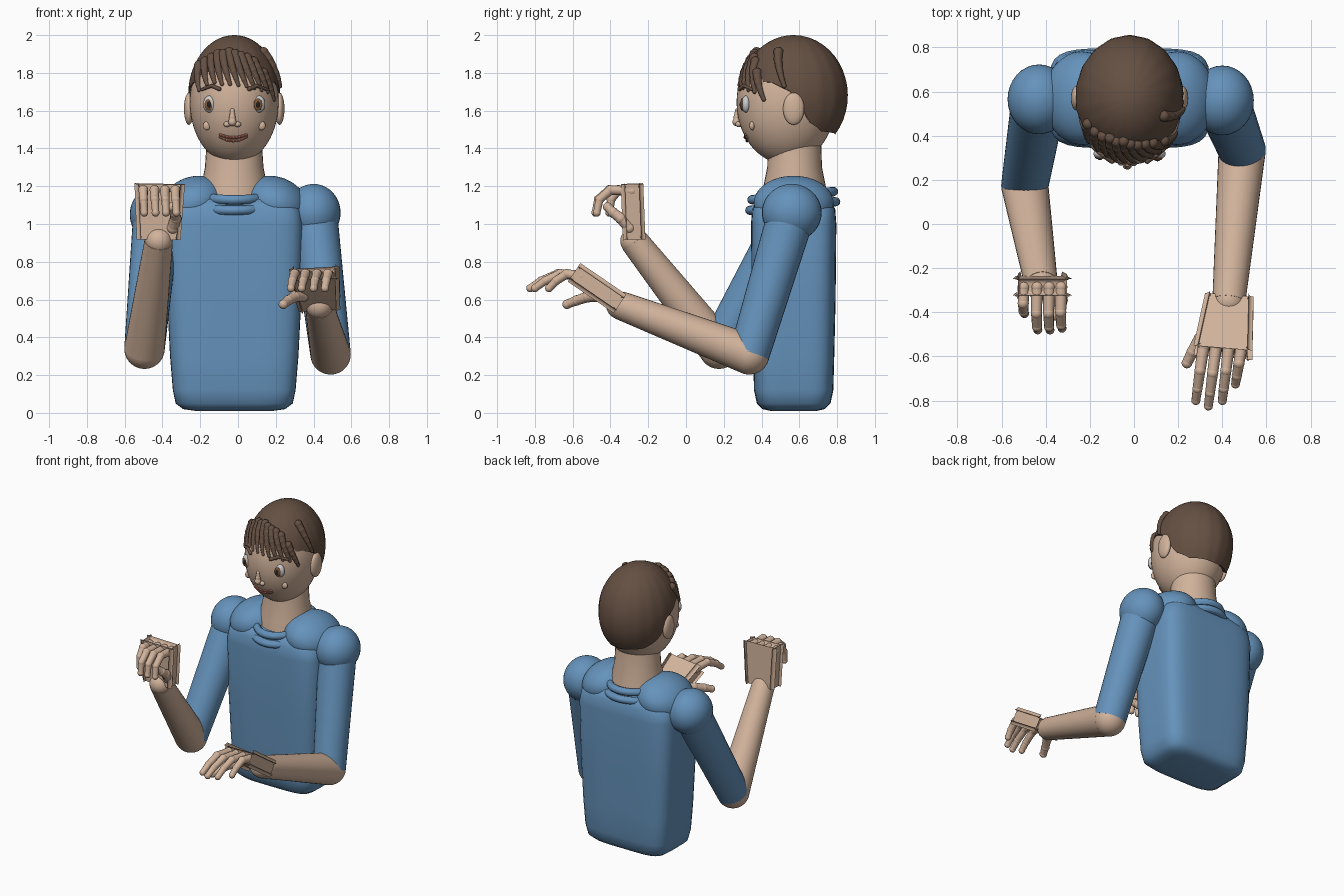
import bpy, bmesh
from math import sin, cos, acos, pi, radians, sqrt
from mathutils import Vector, Matrix

if "Cube" in bpy.data.objects:
    bpy.data.objects.remove(bpy.data.objects["Cube"])


def material(name, rgb):
    m = bpy.data.materials.new(name)
    m.diffuse_color = (*rgb, 1)
    m.use_nodes = True
    m.node_tree.nodes["Principled BSDF"].inputs["Base Color"].default_value = m.diffuse_color
    return m


SKIN = material("skin", (0.64, 0.45, 0.33))
BLUE = material("shirt_blue", (0.13, 0.29, 0.50))
HAIR = material("hair_brown", (0.13, 0.08, 0.055))
WHITE = material("eye_white", (0.75, 0.75, 0.75))
IRIS = material("iris_brown", (0.20, 0.09, 0.04))
DARK = material("pupil_dark", (0.02, 0.015, 0.015))
LIP = material("lip", (0.40, 0.15, 0.11))


def finish(name, bm, mat, angle=40):
    bmesh.ops.recalc_face_normals(bm, faces=bm.faces)
    me = bpy.data.meshes.new(name)
    bm.to_mesh(me)
    bm.free()
    me.materials.append(mat)
    ob = bpy.data.objects.new(name, me)
    bpy.context.collection.objects.link(ob)
    bpy.ops.object.select_all(action='DESELECT')
    ob.select_set(True)
    bpy.context.view_layer.objects.active = ob
    bpy.ops.object.shade_smooth_by_angle(angle=radians(angle))
    return ob


def add_ball(bm, loc, r, tilt=0, seg=16):
    m = Matrix.Translation(loc) @ Matrix.Rotation(tilt, 4, 'Y') @ Matrix.Diagonal((*r, 1))
    bmesh.ops.create_uvsphere(bm, u_segments=seg, v_segments=seg * 3 // 4, radius=1, matrix=m)


def add_cone(bm, a, b, ra, rb, seg=16):
    a, b = Vector(a), Vector(b)
    d = b - a
    m = Matrix.Translation((a + b) / 2) @ d.to_track_quat('Z', 'Y').to_matrix().to_4x4()
    bmesh.ops.create_cone(bm, cap_ends=True, segments=seg, radius1=ra, radius2=rb,
                          depth=d.length, matrix=m)


def ball(name, loc, r, mat, tilt=0, seg=32):
    bm = bmesh.new()
    add_ball(bm, loc, r, tilt, seg)
    return finish(name, bm, mat)


def limb(name, a, b, ra, rb, mat):
    bm = bmesh.new()
    add_cone(bm, a, b, ra, rb, 32)
    return finish(name, bm, mat)


def chain(name, pts, r0, r1, mat, seg=12):
    """Jointed strand: balls at the joints, tapered cones between."""
    bm = bmesh.new()
    n = len(pts) - 1
    rad = [r0 + (r1 - r0) * i / n for i in range(n + 1)]
    for i, p in enumerate(pts):
        add_ball(bm, p, (rad[i],) * 3, 0, seg)
        if i < n:
            add_cone(bm, p, pts[i + 1], rad[i] * .93, rad[i + 1] * .93, seg)
    return finish(name, bm, mat)


def loft(name, rings, mat, power, cx, cy, seg=64):
    """Stack of superellipse rings (z, half width, half depth)."""
    bm = bmesh.new()
    loops = []
    for z, hx, hy in rings:
        loop = []
        for i in range(seg):
            c, s = cos(2 * pi * i / seg), sin(2 * pi * i / seg)
            k = (abs(c) ** power + abs(s) ** power) ** (-1 / power)
            loop.append(bm.verts.new((cx + hx * c * k, cy + hy * s * k, z)))
        loops.append(loop)
    for a, b in zip(loops, loops[1:]):
        for i in range(seg):
            j = (i + 1) % seg
            bm.faces.new((a[i], a[j], b[j], b[i]))
    bm.faces.new(loops[0])
    bm.faces.new(loops[-1])
    return finish(name, bm, mat, 60)


def palm(name, a, b, wa, wb, thick):
    a, b = Vector(a), Vector(b)
    d = b - a
    side = (Vector((1, 0, 0)) - d * (d.x / d.length_squared)).normalized()
    up = d.cross(side).normalized()
    bm = bmesh.new()
    bmesh.ops.create_cube(bm, size=1)
    for v in bm.verts:
        t = v.co.y + .5
        v.co = a + d * t + side * v.co.x * (wa + (wb - wa) * t) + up * v.co.z * thick
    bmesh.ops.bevel(bm, geom=bm.edges[:], offset=.022, segments=4, profile=.5, affect='EDGES')
    return finish(name, bm, SKIN)


# torso, shoulder yoke, collar and neck
CX, CY = -.02, .57
loft("torso", [(.01, .2, .12), (.02, .27, .165), (.05, .31, .195), (.12, .325, .21),
               (.3, .34, .215), (.6, .355, .222), (1.0, .365, .226), (1.08, .35, .22),
               (1.13, .28, .19), (1.15, .15, .1)], BLUE, 5, CX, CY)
for s, side in ((-1, "left"), (1, "right")):
    ball(side + "_shoulder_yoke", (CX + s * .215, CY, 1.11), (.18, .212, .14), BLUE, s * .35)
for i, (z, rx, ry) in enumerate(((1.15, .17, .215), (1.095, .19, .225))):
    bpy.ops.mesh.primitive_torus_add(location=(CX, CY - .005, z), major_radius=.2,
                                     minor_radius=.025, major_segments=48, minor_segments=12)
    ring = bpy.context.object
    ring.name = f"collar_ring_{i + 1}"
    ring.scale = (rx / .2, ry / .2, 1)
    ring.rotation_euler.x = .1
    ring.data.materials.append(BLUE)
    bpy.ops.object.shade_smooth_by_angle()
loft("neck", [(1.08, .19, .18), (1.2, .175, .165), (1.3, .155, .145), (1.45, .145, .14)],
     SKIN, 2, CX, CY + .005, 32)

# arms: shoulder, elbow, wrist
arms = {"right": ((.40, .56, 1.06), (.49, .335, .31), (.43, -.35, .57)),
        "left": ((-.43, .565, 1.05), (-.495, .175, .34), (-.42, -.275, .91))}
for side, (sh, el, wr) in arms.items():
    ball(side + "_shoulder", sh, (.143, .158, .152), BLUE)
    limb(side + "_sleeve", sh, el, .125, .107, BLUE)
    ball(side + "_elbow", el, (.107,) * 3, SKIN)
    limb(side + "_forearm", el, wr, .107, .075, SKIN)
    ball(side + "_wrist", wr, (.073,) * 3, SKIN)

# right hand, stretched forward with drooping fingers
palm("right_palm", (.43, -.36, .585), (.405, -.565, .725), .18, .22, .075)
for i, (x, tx, ty) in enumerate(((.315, .28, -.80), (.372, .337, -.825),
                                 (.43, .40, -.80), (.488, .46, -.725))):
    b, t = Vector((x, -.555, .725)), Vector((tx, ty, .66))
    pts = [b, b.lerp(t, .45) + Vector((0, 0, .04)), b.lerp(t, .78) + Vector((0, 0, .025)), t]
    chain(f"right_finger_{i + 1}", pts, .029, .021, SKIN)
chain("right_thumb", [(.34, -.46, .62), (.30, -.52, .615), (.265, -.58, .595), (.24, -.63, .575)],
      .034, .025, SKIN)

# left hand, raised with fingers curled over
palm("left_palm", (-.42, -.275, .94), (-.415, -.285, 1.19), .19, .22, .075)
for i, (x, reach) in enumerate(((-.33, .96), (-.385, 1), (-.44, 1), (-.5, .62))):
    pts = [(x, -.285, 1.175), (x - .002, -.285 - .12 * reach, 1.18),
           (x, -.285 - .18 * reach, 1.13), (x + .004, -.285 - .195 * reach, 1.06)]
    chain(f"left_finger_{i + 1}", pts, .029, .021, SKIN)
chain("left_thumb", [(-.345, -.30, .98), (-.33, -.345, 1.03), (-.335, -.385, 1.06),
                     (-.35, -.415, 1.09)], .034, .025, SKIN)

# head
ball("head", (CX, .53, 1.645), (.235, .262, .328), SKIN, 0, 48)


def face(x, z, out=0.0):
    k = 1 - ((x - CX) / .235) ** 2 - ((z - 1.645) / .328) ** 2
    return Vector((x, .53 - .262 * sqrt(max(k, 0)) - out, z))


for s, side in ((-1, "left"), (1, "right")):
    x = CX + s * .13
    ball(side + "_ear", (CX + s * .24, CY, 1.61), (.026, .056, .085), SKIN)
    ball(side + "_eye", face(x, 1.635, -.006), (.034, .024, .045), WHITE, 0, 20)
    ball(side + "_iris", face(x - .004, 1.632, .012), (.023, .01, .032), IRIS, 0, 16)
    ball(side + "_pupil", face(x - .004, 1.632, .02), (.011, .005, .016), DARK, 0, 12)
    ball(side + "_cheek", face(CX + s * .145, 1.52), (.021, .014, .024), SKIN, 0, 16)
    ball(side + "_nostril", face(-.03 + s * .028, 1.528, .008), (.018, .016, .015), SKIN, 0, 16)
    chain(side + "_eyebrow", [face(CX + s * dx, z, .006) for dx, z in
                              ((.08, 1.715), (.12, 1.732), (.17, 1.712))], .012, .009, HAIR)
chain("nose_bridge", [face(-.03, 1.60), face(-.03, 1.565, .008), face(-.03, 1.54, .014)],
      .012, .022, SKIN)
for name, dz, sag in (("upper_lip", .004, .014), ("lower_lip", -.008, .02)):
    chain(name, [face(-.025 + .068 * t / 4, 1.468 + dz - sag * (1 - (t / 4) ** 2), .002)
                 for t in range(-4, 5)], .008, .008, LIP, 8)

# hair cap: dome whose lower edge follows the hairline
HR = Vector((.245, .285, .32))
LINE = ((0, 1.77), (65, 1.75), (88, 1.70), (108, 1.54), (130, 1.49), (180, 1.475))


def hairline(a):
    a = abs(a)
    for (a0, z0), (a1, z1) in zip(LINE, LINE[1:]):
        if a <= a1:
            return z0 + (z1 - z0) * (a - a0) / (a1 - a0)


def scalp(a, z, out=1.0):
    k = sqrt(max(1 - ((z - 1.68) / HR.z) ** 2, 0)) * out
    return Vector((CX + HR.x * k * sin(radians(a)), CY - HR.y * k * cos(radians(a)), z))


bm = bmesh.new()
N, M = 72, 16
top = bm.verts.new((CX, CY, 2.0))
cols = []
for i in range(N):
    a = -180 + 360 * i / N
    end = acos((hairline(a) - 1.68) / HR.z)
    groove = 1 + .006 * cos(18 * radians(a))
    cols.append([bm.verts.new(scalp(a, 1.68 + HR.z * cos(end * j / M), groove))
                 for j in range(1, M + 1)])
bottom = bm.verts.new((CX, CY, 1.66))
for i in range(N):
    p, q = cols[i], cols[(i + 1) % N]
    bm.faces.new((top, p[0], q[0]))
    for j in range(M - 1):
        bm.faces.new((p[j], p[j + 1], q[j + 1], q[j]))
    bm.faces.new((p[-1], bottom, q[-1]))
finish("hair_cap", bm, HAIR, 50)

# fringe: jointed locks sweeping down across the forehead (angle, top, tip)
LOCKS = ((-62, 1.84, 1.71), (-50, 1.86, 1.74), (-39, 1.88, 1.75), (-29, 1.90, 1.74),
         (-19, 1.90, 1.74), (-9, 1.91, 1.735), (1, 1.90, 1.73), (11, 1.89, 1.72),
         (21, 1.88, 1.71), (31, 1.86, 1.70), (43, 1.80, 1.66), (66, 1.91, 1.73))
for i, (a, z0, z1) in enumerate(LOCKS):
    pts = [scalp(a + 14 * t / 5, z0 + (z1 - z0) * t / 5, 1 + .02 * t / 5) for t in range(6)]
    chain(f"fringe_lock_{i + 1}", pts, .027, .012, HAIR, 10)
